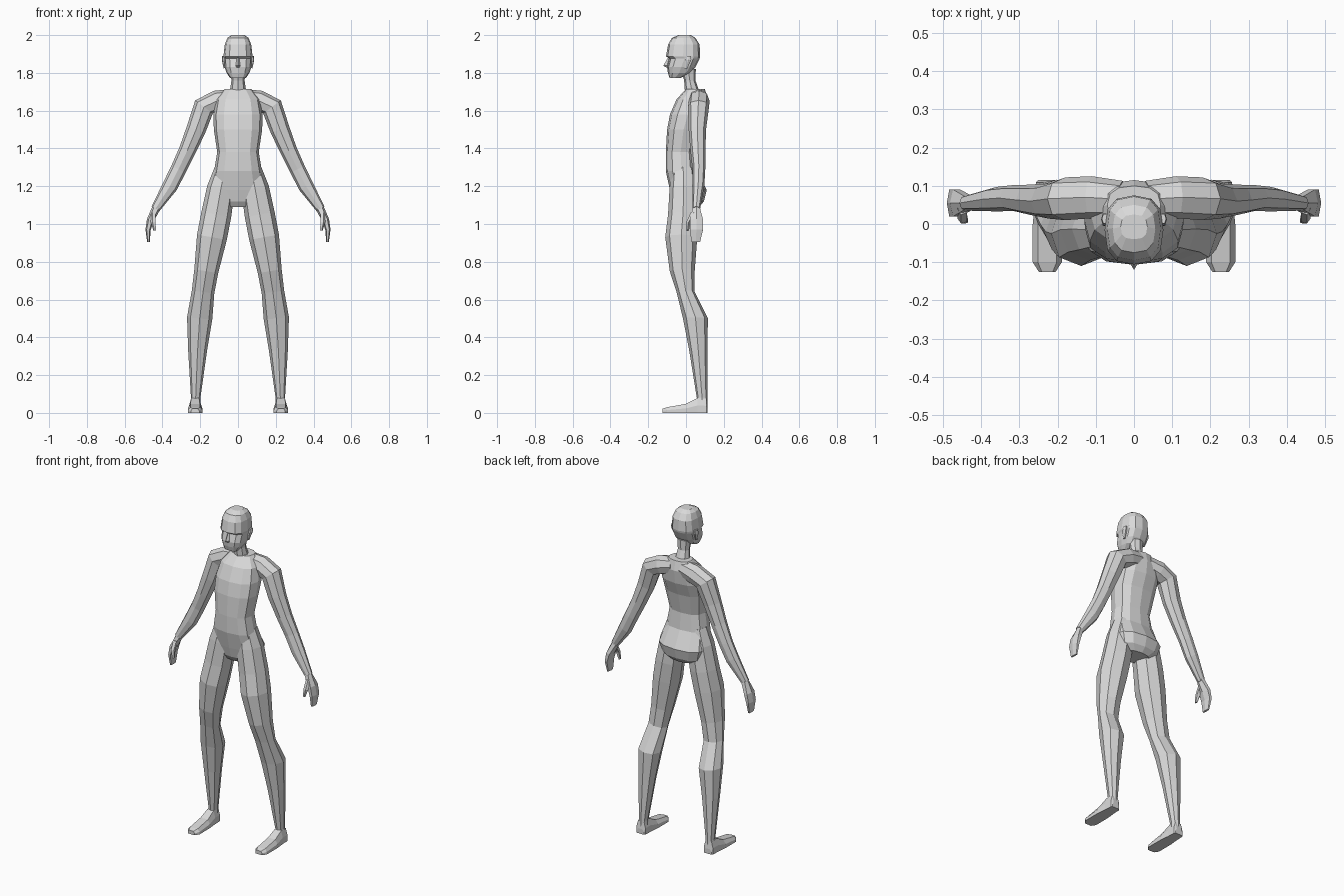
import bpy
import bmesh
from math import cos, sin, pi, copysign
from mathutils import Vector

default_cube = bpy.data.objects.get("Cube")
if default_cube:
    bpy.data.objects.remove(default_cube, do_unlink=True)

# One plain grey for the whole figure
grey = bpy.data.materials.new("plain_grey")
grey.use_nodes = True
grey_value = (0.7, 0.7, 0.7, 1)
grey.diffuse_color = grey_value
grey.node_tree.nodes["Principled BSDF"].inputs["Base Color"].default_value = grey_value


def finish(name, bm, mirrored):
    """Turn a bmesh into a flat shaded object, mirrored across x if asked."""
    bmesh.ops.recalc_face_normals(bm, faces=bm.faces)
    mesh = bpy.data.meshes.new(name)
    bm.to_mesh(mesh)
    bm.free()
    mesh.materials.append(grey)
    part = bpy.data.objects.new(name, mesh)
    bpy.context.collection.objects.link(part)
    if mirrored:
        mirror = part.modifiers.new("other_side", "MIRROR")
        mirror.use_mirror_merge = False
    return part


def skin_rings(name, rings, mirrored):
    """Bridge successive rings of points and cap both ends."""
    bm = bmesh.new()
    loops = [[bm.verts.new(point) for point in ring] for ring in rings]
    for upper, lower in zip(loops, loops[1:]):
        count = len(upper)
        for i in range(count):
            j = (i + 1) % count
            bm.faces.new((upper[i], upper[j], lower[j], lower[i]))
    bm.faces.new(loops[0])
    bm.faces.new(loops[-1])
    return finish(name, bm, mirrored)


def rounded(angle, square):
    """Point on a unit superellipse; a lower power is boxier."""
    c, s = cos(angle), sin(angle)
    return (copysign(abs(c) ** square, c), copysign(abs(s) ** square, s))


def limb(name, stations, sides=8, square=0.9, mirrored=True):
    """Loft along (centre, radius across, radius in depth) stations."""
    centres = [Vector(station[0]) for station in stations]
    rings = []
    for i, (centre, across, depth) in enumerate(stations):
        ahead = centres[min(i + 1, len(centres) - 1)]
        behind = centres[max(i - 1, 0)]
        travel = ahead - behind
        side = Vector((-travel.z, 0, travel.x)).normalized()
        ring = []
        for k in range(sides):
            u, v = rounded(2 * pi * k / sides, square)
            ring.append(centres[i] + side * across * u + Vector((0, depth * v, 0)))
        rings.append(ring)
    return skin_rings(name, rings, mirrored)


def trunk(name, stations, sides=12, square=0.8):
    """Loft level rings given height, half width, front and back."""
    rings = []
    for height, half, front, back in stations:
        middle, depth = (front + back) / 2, (back - front) / 2
        ring = []
        for k in range(sides):
            u, v = rounded(2 * pi * k / sides, square)
            ring.append((half * u, middle + depth * v, height))
        rings.append(ring)
    return skin_rings(name, rings, False)


# Torso, from neck base down to the crotch
trunk("torso", [
    (1.715, 0.07, 0.0, 0.1),
    (1.66, 0.115, -0.05, 0.115),
    (1.58, 0.13, -0.085, 0.105),
    (1.5, 0.128, -0.1, 0.075),
    (1.38, 0.11, -0.107, 0.05),
    (1.28, 0.127, -0.107, 0.06),
    (1.18, 0.15, -0.085, 0.11),
    (1.12, 0.13, -0.07, 0.095),
    (1.09, 0.08, -0.05, 0.07),
])

# Neck leaning forward into the skull
limb("neck", [
    ((0, 0.012, 1.82), 0.04, 0.04),
    ((0, 0.02, 1.76), 0.035, 0.03),
    ((0, 0.035, 1.69), 0.045, 0.04),
], mirrored=False)

# Head with brow ledge, recessed eye line and jaw
trunk("head", [
    (2.0, 0.035, -0.04, 0.025),
    (1.985, 0.056, -0.075, 0.05),
    (1.95, 0.07, -0.095, 0.072),
    (1.888, 0.077, -0.106, 0.075),
    (1.876, 0.074, -0.088, 0.072),
    (1.83, 0.071, -0.1, 0.05),
    (1.80, 0.06, -0.096, 0.025),
    (1.772, 0.042, -0.087, -0.03),
], square=0.75)

# Nose wedge
limb("nose", [
    ((0, -0.09, 1.88), 0.006, 0.006),
    ((0, -0.1, 1.838), 0.012, 0.02),
    ((0, -0.096, 1.828), 0.009, 0.008),
], sides=4, square=1, mirrored=False)

# Ears
limb("ear", [
    ((0.076, 0.014, 1.89), 0.008, 0.014),
    ((0.077, 0.012, 1.87), 0.009, 0.018),
    ((0.07, 0.0, 1.825), 0.006, 0.008),
], sides=6)

# Shoulder and arm down to the wrist
limb("arm", [
    ((0.03, 0.065, 1.67), 0.045, 0.048),
    ((0.11, 0.07, 1.652), 0.056, 0.055),
    ((0.18, 0.066, 1.62), 0.058, 0.056),
    ((0.222, 0.06, 1.5), 0.052, 0.046),
    ((0.268, 0.063, 1.39), 0.045, 0.04),
    ((0.315, 0.068, 1.29), 0.042, 0.034),
    ((0.36, 0.065, 1.2), 0.041, 0.032),
    ((0.437, 0.055, 1.08), 0.024, 0.02),
])

# Mitten hand and thumb
limb("hand", [
    ((0.433, 0.055, 1.085), 0.022, 0.02),
    ((0.464, 0.055, 1.02), 0.019, 0.04),
    ((0.476, 0.055, 0.97), 0.014, 0.04),
    ((0.474, 0.052, 0.905), 0.007, 0.026),
], sides=6)
limb("thumb", [
    ((0.448, 0.04, 1.06), 0.014, 0.016),
    ((0.448, 0.014, 1.01), 0.014, 0.013),
    ((0.44, 0.008, 0.965), 0.007, 0.007),
], sides=5)

# Leg from hip through knee and calf to ankle
limb("leg", [
    ((0.07, -0.015, 1.29), 0.055, 0.06),
    ((0.09, -0.013, 1.19), 0.074, 0.074),
    ((0.115, -0.015, 1.05), 0.08, 0.08),
    ((0.138, -0.025, 0.93), 0.08, 0.085),
    ((0.168, -0.02, 0.75), 0.064, 0.066),
    ((0.185, -0.002, 0.64), 0.06, 0.048),
    ((0.203, 0.05, 0.5), 0.067, 0.066),
    ((0.214, 0.065, 0.33), 0.05, 0.048),
    ((0.224, 0.085, 0.08), 0.025, 0.028),
    ((0.226, 0.085, 0.03), 0.028, 0.028),
])

# Foot: slices from heel to toe as (depth, half width, top height)
foot_rings = []
for depth, half, top in [
    (0.115, 0.024, 0.03),
    (0.108, 0.03, 0.075),
    (0.06, 0.032, 0.078),
    (0.0, 0.038, 0.048),
    (-0.1, 0.038, 0.03),
    (-0.125, 0.022, 0.022),
]:
    middle, ridge = 0.227, half * 0.65
    foot_rings.append([
        (middle - half, depth, 0), (middle + half, depth, 0),
        (middle + half, depth, top * 0.5), (middle + ridge, depth, top),
        (middle - ridge, depth, top), (middle - half, depth, top * 0.5),
    ])
skin_rings("foot", foot_rings, True)
